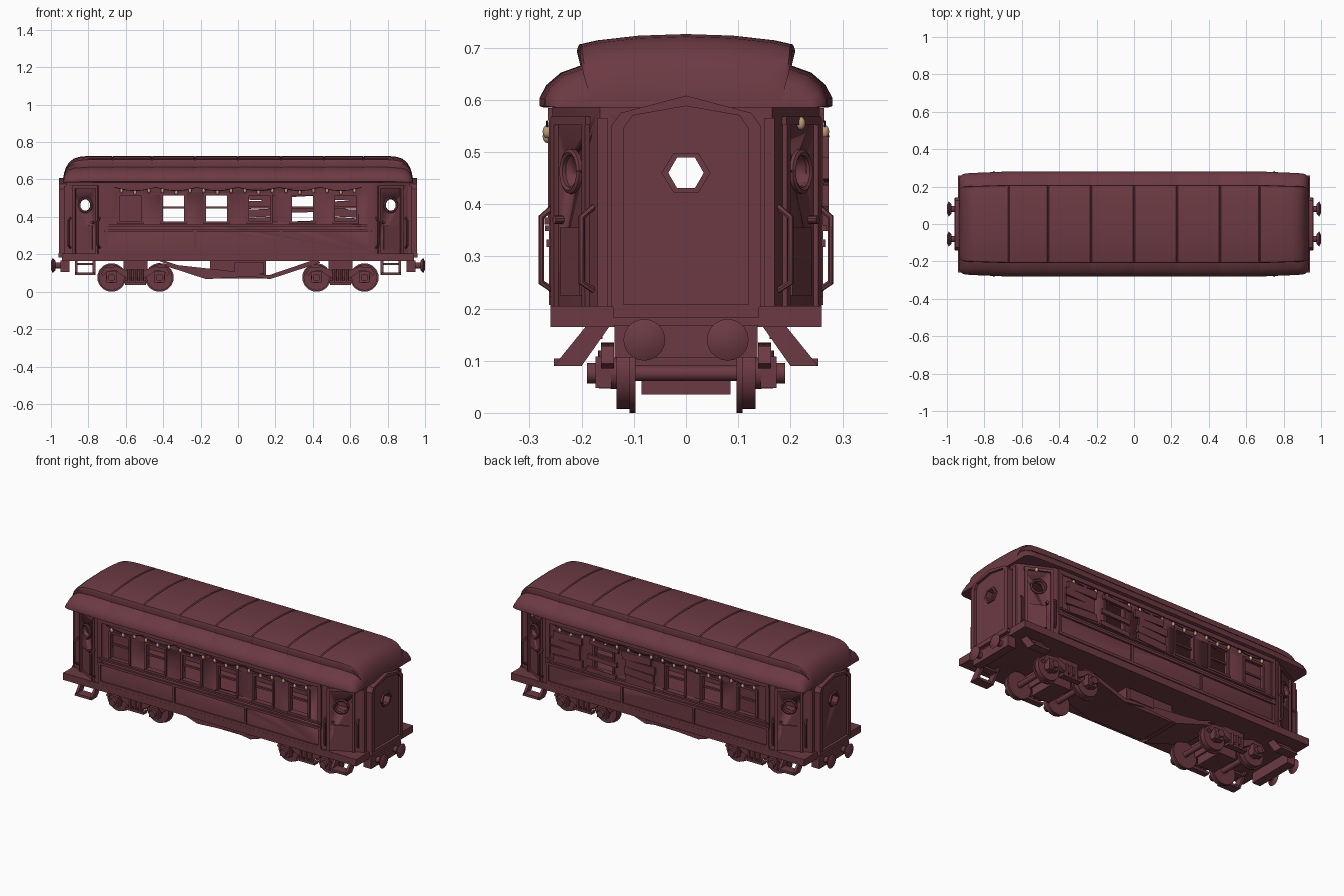
import bpy, bmesh, math, random
from mathutils import Vector, Matrix, Euler

if "Cube" in bpy.data.objects:
    bpy.data.objects.remove(bpy.data.objects["Cube"])

random.seed(4)

def material(name, rgb):
    m = bpy.data.materials.new(name)
    m.diffuse_color = (*rgb, 1)
    m.use_nodes = True
    m.node_tree.nodes["Principled BSDF"].inputs["Base Color"].default_value = m.diffuse_color
    return m

MAROON = material("maroon_paint", (0.15, 0.042, 0.055))
WARM = material("warm_bulb", (0.52, 0.33, 0.18))

def add(name, bm, mat=MAROON):
    bmesh.ops.recalc_face_normals(bm, faces=bm.faces[:])
    me = bpy.data.meshes.new(name)
    bm.to_mesh(me)
    bm.free()
    me.materials.append(mat)
    me.shade_smooth()
    me.set_sharp_from_angle(angle=math.radians(35))
    ob = bpy.data.objects.new(name, me)
    bpy.context.collection.objects.link(ob)
    return ob

def box(name, c, s, rot=(0, 0, 0)):
    bm = bmesh.new()
    bmesh.ops.create_cube(bm, size=1, matrix=Matrix.LocRotScale(Vector(c), Euler(rot), Vector(s)))
    return add(name, bm)

def cyl(name, p0, p1, r0, r1=None, seg=20):
    a, b = Vector(p0), Vector(p1)
    bm = bmesh.new()
    m = Matrix.Translation((a + b) / 2) @ (b - a).to_track_quat('Z', 'Y').to_matrix().to_4x4()
    bmesh.ops.create_cone(bm, cap_ends=True, segments=seg, radius1=r0, radius2=r0 if r1 is None else r1,
                          depth=(b - a).length, matrix=m)
    return add(name, bm)

def loft(name, rings):
    bm = bmesh.new()
    vs = [[bm.verts.new(p) for p in ring] for ring in rings]
    n = len(vs[0])
    for a, b in zip(vs, vs[1:]):
        for i in range(n):
            bm.faces.new((a[i], a[(i + 1) % n], b[(i + 1) % n], b[i]))
    bm.faces.new(vs[0])
    bm.faces.new(vs[-1])
    return add(name, bm)

def prism(name, pts, axis, lo, hi):
    put = {'x': lambda a, b, t: (t, a, b), 'y': lambda a, b, t: (a, t, b), 'z': lambda a, b, t: (a, b, t)}[axis]
    return loft(name, [[put(a, b, t) for a, b in pts] for t in (lo, hi)])

def tube(name, pts, r):
    cu = bpy.data.curves.new(name, 'CURVE')
    cu.dimensions = '3D'
    cu.bevel_depth, cu.bevel_resolution = r, 1
    sp = cu.splines.new('POLY')
    sp.points.add(len(pts) - 1)
    for p, q in zip(sp.points, pts):
        p.co = (*q, 1)
    tmp = bpy.data.objects.new(name + "_path", cu)
    bpy.context.collection.objects.link(tmp)
    bpy.context.view_layer.update()
    me = bpy.data.meshes.new_from_object(tmp.evaluated_get(bpy.context.evaluated_depsgraph_get()))
    bpy.data.objects.remove(tmp)
    bm = bmesh.new()
    bm.from_mesh(me)
    return add(name, bm)

def cut(ob, cutters):
    for c in cutters:
        c.hide_render = True
        m = ob.modifiers.new("cut", 'BOOLEAN')
        m.operation, m.solver, m.object = 'DIFFERENCE', 'EXACT', c
    bpy.context.view_layer.update()
    me = bpy.data.meshes.new_from_object(ob.evaluated_get(bpy.context.evaluated_depsgraph_get()))
    ob.modifiers.clear()
    ob.data = me

def discard(obs):
    for o in obs:
        bpy.data.objects.remove(o)

def interp(x, tab):
    for (a, u), (b, v) in zip(tab, tab[1:]):
        if x <= b:
            return u + (v - u) * max(0, x - a) / (b - a)
    return tab[-1][1]

# roof: two lofts with rounded ends and panel seams
ENDS = [.80, .85, .88, .905, .92, .93, .935]
SEAMS = [-.67, -.46, -.23, 0, .23, .46, .67]
XS = sorted([s * e for e in ENDS for s in (1, -1)] + [s + d for s in SEAMS for d in (-.005, 0, .005)])

def roof(name, half, htab):
    rings = []
    for x in XS:
        h = interp(abs(x), htab) * (.97 if x in SEAMS else 1)
        w = interp(abs(x), [(0, 1), (.67, 1), (.9, .965), (.925, .93), (.935, .88)])
        prof = half + [(-y, z) for y, z in reversed(half) if y > 0]
        rings.append([(x, y * w, .585 + (z - .585) * h) for y, z in prof])
    loft(name, rings)

roof("lower_roof", [(.272, .585), (.281, .588), (.281, .603), (.268, .628), (.24, .652), (.19, .67), (0, .675)],
     [(0, 1), (.80, 1), (.88, .93), (.905, .82), (.92, .65), (.93, .4), (.935, .15)])
roof("raised_roof", [(.195, .60), (.198, .65), (.209, .695), (.205, .706), (.17, .714), (.09, .723), (0, .726)],
     [(0, 1), (.80, 1), (.85, .965), (.88, .89), (.905, .74), (.92, .56), (.93, .35), (.935, .15)])

# body shell with tapered ends, window and porthole openings
def plan(d):
    q = [(.735, .256 - d), (.92 - d, .165 - d * .6)]
    return q + [(x, -y) for x, y in q[::-1]] + [(-x, -y) for x, y in q] + [(-x, y) for x, y in q[::-1]]

WIN = [-.575, -.345, -.115, .115, .345, .575]
shell = prism("body_shell", plan(0), 'z', .2, .588)
inner = prism("inner_cutter", plan(.022), 'z', .21, .583)
holes = [box("window_cutter", (x, 0, .445), (.118, .8, .145)) for x in WIN]
holes += [cyl("porthole_cutter", (s * .815, -.4, .463), (s * .815, .4, .463), .03) for s in (1, -1)]
HEX = [(math.cos(k * math.pi / 3), math.sin(k * math.pi / 3)) for k in range(6)]
hexes = [prism("hex_cutter", [(.034 * a, .46 + .034 * b) for a, b in HEX], 'x', s * .85, s * 1.1) for s in (1, -1)]
cut(shell, [inner] + holes + hexes)

# floor and belly gear
box("floor_slab", (0, 0, .185), (1.88, .52, .04))
box("belly_box", (0, 0, .12), (.3, .24, .1))
box("belly_side_box", (.06, 0, .125), (.16, .27, .06))
half = [(.43, .168), (.40, .168), (.165, .088)]
low = [(.17, .067), (.44, .155)]
prism("truss_plate", half + [(-x, z) for x, z in half[::-1]] + [(-x, z) for x, z in low[::-1]][::-1] + low,
      'y', -.13, .13)

# side panelling and windows
for sy in (1, -1):
    y = sy * .257
    for n, z, h, d in (("lower_rail", .215, .016, .012), ("belt_rail", .325, .014, .02),
                       ("window_sill_rail", .354, .01, .026), ("top_rail", .572, .024, .014)):
        box(n, (0, y, z), (1.43, d, h))
    for x in (-.705, -.23, .23, .705):
        box("panel_divider", (x, y, .27), (.014, .012, .11))
    for x in (-.705, .705):
        box("corner_post", (x, y, .455), (.025, .012, .25))
    for x in WIN:
        for s in (1, -1):
            box("window_jamb", (x + s * .063, y, .445), (.012, .014, .165))
        box("window_head", (x, y, .522), (.138, .014, .013))
        box("window_foot", (x, sy * .26, .368), (.138, .022, .013))
        box("window_sash", (x, sy * .243, .45), (.12, .012, .01))
    box("closed_blind", (-.575, sy * .237, .445), (.124, .008, .15))

# loose boards over three rear windows
for x in WIN[3:]:
    rows = (.365, .437, .522) if x == .345 else (.375, .42, .465, .51)
    for z in rows:
        box("nailed_board", (x + random.uniform(-.015, .015), .268, z), (.185, .013, .026 if x == .345 else .042),
            (0, math.radians(random.uniform(-4, 4)), 0))

# string lights
for sy in (1, -1):
    wire = []
    for i in range(37):
        x = -.66 + 1.32 * i / 36
        z = .558 - .018 * math.sin(math.pi * ((i % 6) / 6))
        wire.append((x, sy * .266, z))
    if sy > 0:
        wire.append((.83, .22, .565))
    tube("light_wire", wire, .0025)
    bulbs = [p for p in wire[1::2]] + ([wire[-1]] if sy > 0 else [])
    for x, y, z in bulbs:
        bm = bmesh.new()
        m = Matrix.LocRotScale(Vector((x, y, z - .01)), None, Vector((.009, .009, .013)))
        bmesh.ops.create_icosphere(bm, subdivisions=2, radius=1, matrix=m)
        add("light_bulb", bm, WARM)

# angled corner doors, handrails and steps
ANG = math.atan2(-.091, .185)
for sx in (1, -1):
    for sy in (1, -1):
        def at(t, off, z):
            # t runs along the angled wall, off is outwards
            c, s = math.cos(ANG), math.sin(ANG)
            return (sx * (.815 + t * c - off * s), sy * (.2166 + t * s + off * c), z)
        rz = (0, 0, ANG * sx * sy)
        for t in (-.07, .065):
            box("door_jamb", at(t, .003, .385), (.014, .014, .36), rz)
        box("door_head", at(0, .003, .56), (.15, .014, .016), rz)
        box("door_lower_panel", at(0, .002, .29), (.085, .01, .13), rz)
        ring = [at(.037 * math.cos(a), .004, .463 + .037 * math.sin(a))
                for a in [k * math.pi / 8 for k in range(17)]]
        tube("porthole_ring", ring, .007)
        cyl("door_knob", at(-.045, .0, .37), at(-.045, .018, .37), .008, seg=10)
        for t in (-.085, .09):
            tube("handrail", [at(t, 0, .235), at(t, .026, .25), at(t, .026, .375), at(t, 0, .395)], .006)
        box("end_corner_post", (sx * .918, sy * .16, .385), (.022, .02, .36))
        # folding steps
        strut = [(sy * .145, .168), (sy * .19, .168), (sy * .253, .09), (sy * .2, .09)]
        for x in (.77, .865):
            prism("step_side", strut, 'x', sx * (x - .007), sx * (x + .007))
        box("step_tread", (sx * .8175, sy * .226, .097), (.1, .054, .014))
        box("step_upper", (sx * .8175, sy * .18, .148), (.1, .04, .012))
        # buffers
        bx, by = sx, sy * .08
        cyl("buffer_shank", (bx * .93, by, .14), (bx * .985, by, .14), .017)
        cyl("buffer_head", (bx * .975, by, .14), (bx * .99, by, .14), .024, .04)
        cyl("buffer_face", (bx * .99, by, .14), (bx, by, .14), .04, .02)

# end gangways with peaked frame and hexagonal window
def peak(w, z, top):
    return [(-w, .203), (-w, z), (-w + .018, z + .025), (0, top), (w - .018, z + .025), (w, z), (w, .203)]

for sx, hx in zip((1, -1), hexes):
    g = prism("end_gangway", peak(.143, .55, .608), 'x', sx * .90, sx * .958)
    c = prism("recess_cutter", peak(.12, .545, .588), 'x', sx * .944, sx * 1.05)
    cut(g, [c, hx])
    r = prism("hex_window_ring", [(.047 * a, .46 + .044 * b) for a, b in HEX], 'x', sx * .94, sx * .954)
    cut(r, [hx])
    discard([c])
    box("buffer_beam", (sx * .925, 0, .137), (.05, .275, .062))
    box("gangway_threshold", (sx * .945, 0, .195), (.03, .28, .025))
discard([inner] + holes + hexes)

# bogies
for sx in (1, -1):
    cx = sx * .548
    box("bogie_bolster", (cx, 0, .125), (.13, .27, .085))
    box("bogie_centre_block", (cx, 0, .068), (.11, .17, .065))
    for wx in (cx - .128, cx + .128):
        cyl("axle", (wx, -.175, .076), (wx, .175, .076), .015)
        for sy in (1, -1):
            cyl("wheel_tread", (wx, sy * .105, .076), (wx, sy * .133, .076), .069, seg=28)
            cyl("wheel_flange", (wx, sy * .097, .076), (wx, sy * .108, .076), .076, seg=28)
            cyl("wheel_hub", (wx, sy * .13, .076), (wx, sy * .145, .076), .03)
            box("axle_box", (wx, sy * .158, .078), (.056, .03, .06))
            cyl("axle_cap", (wx, sy * .17, .076), (wx, sy * .19, .076), .02, seg=12)
    for sy in (1, -1):
        arch = [(.185, .095), (.165, .128), (.1, .135), (.05, .115)]
        under = [(.05, .075), (.085, .095), (.1, .112), (.155, .108), (.17, .085)]
        prof = arch + [(-a, z) for a, z in arch[::-1]] + [(-a, z) for a, z in under[::-1]] + under
        prism("bogie_side_frame", [(cx + a, z) for a, z in prof], 'y', sy * .138, sy * .163)
        box("spring_plank", (cx, sy * .15, .054), (.12, .034, .014))
        for dx in (-.032, 0, .032):
            cyl("coil_spring", (cx + dx, sy * .155, .055), (cx + dx, sy * .155, .12), .014, seg=10)
